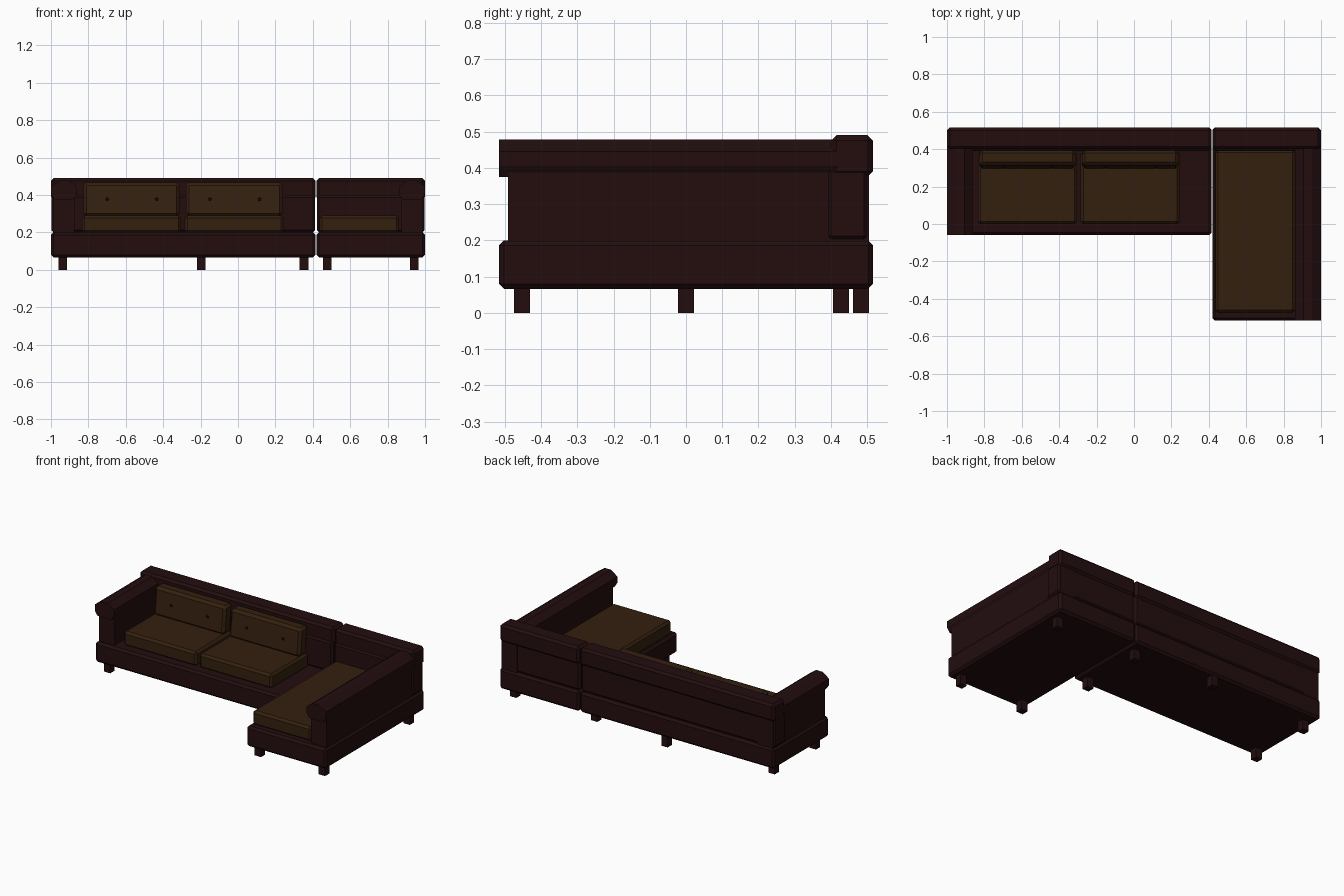
import bpy, bmesh, math
from mathutils import Matrix

if "Cube" in bpy.data.objects:
    bpy.data.objects.remove(bpy.data.objects["Cube"])


def material(name, rgb):
    m = bpy.data.materials.new(name)
    m.diffuse_color = (*rgb, 1)
    m.use_nodes = True
    m.node_tree.nodes["Principled BSDF"].inputs["Base Color"].default_value = m.diffuse_color
    return m


MAROON = material("dark maroon leather", (0.017, 0.0042, 0.0045))
BROWN = material("brown cushion", (0.034, 0.0145, 0.0045))
BLACK = material("dark button", (0.008, 0.004, 0.002))


def finish(bm, name, mat):
    bmesh.ops.recalc_face_normals(bm, faces=bm.faces)
    me = bpy.data.meshes.new(name)
    bm.to_mesh(me)
    bm.free()
    me.materials.append(mat)
    ob = bpy.data.objects.new(name, me)
    bpy.context.collection.objects.link(ob)
    return ob


def box(name, x, y, z, mat, bevel=0.0, lean=0.0):
    """Chamfered box from ranges; lean moves the top face in y."""
    bm = bmesh.new()
    bmesh.ops.create_cube(bm, size=1)
    for v in bm.verts:
        top = v.co.z > 0
        v.co = [r[0] + (c + 0.5) * (r[1] - r[0]) for r, c in zip((x, y, z), v.co)]
        if top:
            v.co.y += lean
    if bevel:
        bmesh.ops.bevel(bm, geom=bm.edges[:], offset=bevel, segments=1,
                        affect='EDGES', profile=0.5)
    return finish(bm, name, mat)


def arm(name, side, front):
    """Upright panel with an octagonal roll on top."""
    def xs(a, b):
        return sorted((side * a, side * b))
    box(name + "_panel", xs(0.875, 0.988), (front + 0.025, 0.505), (0.18, 0.40), MAROON)
    prof = [(0.905, 0.478), (0.952, 0.478), (1.0, 0.445), (1.0, 0.405),
            (0.98, 0.375), (0.88, 0.375), (0.86, 0.405), (0.86, 0.445)]
    bm = bmesh.new()
    f = bm.faces.new([bm.verts.new((side * px, front, pz)) for px, pz in prof])
    ext = bmesh.ops.extrude_face_region(bm, geom=[f])
    for v in ext["geom"]:
        if isinstance(v, bmesh.types.BMVert):
            v.co.y = 0.45
    finish(bm, name + "_roll", MAROON)


# Two modules: sofa on the left, chaise on the right
for name, x0, x1, front in (("sofa", -1.0, 0.415, -0.06), ("chaise", 0.419, 1.0, -0.516)):
    box(name + "_base", (x0, x1), (front, 0.516), (0.066, 0.20), MAROON, 0.014)
    box(name + "_back_panel", (x0 + 0.003, x1 - 0.003), (0.39, 0.503), (0.20, 0.40), MAROON, 0.012)
    box(name + "_back_bolster", (x0, x1), (0.40, 0.516), (0.375, 0.49), MAROON, 0.015)
arm("left_arm", -1, -0.06)
arm("right_arm", 1, -0.516)

# Sofa seat and back cushions, with two buttons each
for i, (x0, x1) in enumerate(((-0.835, -0.305), (-0.285, 0.245))):
    box(f"seat_cushion_{i}", (x0, x1), (0.0, 0.385), (0.195, 0.29), BROWN, 0.014)
    box(f"back_cushion_{i}", (x0 + 0.008, x1 - 0.008), (0.295, 0.375), (0.285, 0.468),
        BROWN, 0.016, lean=0.02)
    for j, bx in enumerate((x0 + 0.135, x1 - 0.13)):
        bm = bmesh.new()
        bmesh.ops.create_cone(bm, cap_ends=True, segments=8, radius1=0.01, radius2=0.007,
                              depth=0.01, matrix=Matrix.Translation((bx, 0.303, 0.377))
                              @ Matrix.Rotation(math.pi / 2, 4, 'X'))
        finish(bm, f"button_{i}_{j}", BLACK)

# Long chaise cushion
box("chaise_cushion", (0.435, 0.862), (-0.475, 0.395), (0.195, 0.29), BROWN, 0.014)

# Square legs
for i, (lx, ly) in enumerate(((-0.938, 0), (0.353, 0), (-0.938, 0.428), (0.353, 0.428),
                              (-0.197, 0.483), (0.477, -0.453), (0.943, -0.453),
                              (0.943, 0.428))):
    box(f"leg_{i}", (lx - 0.023, lx + 0.023), (ly - 0.022, ly + 0.022), (0, 0.075), MAROON)
